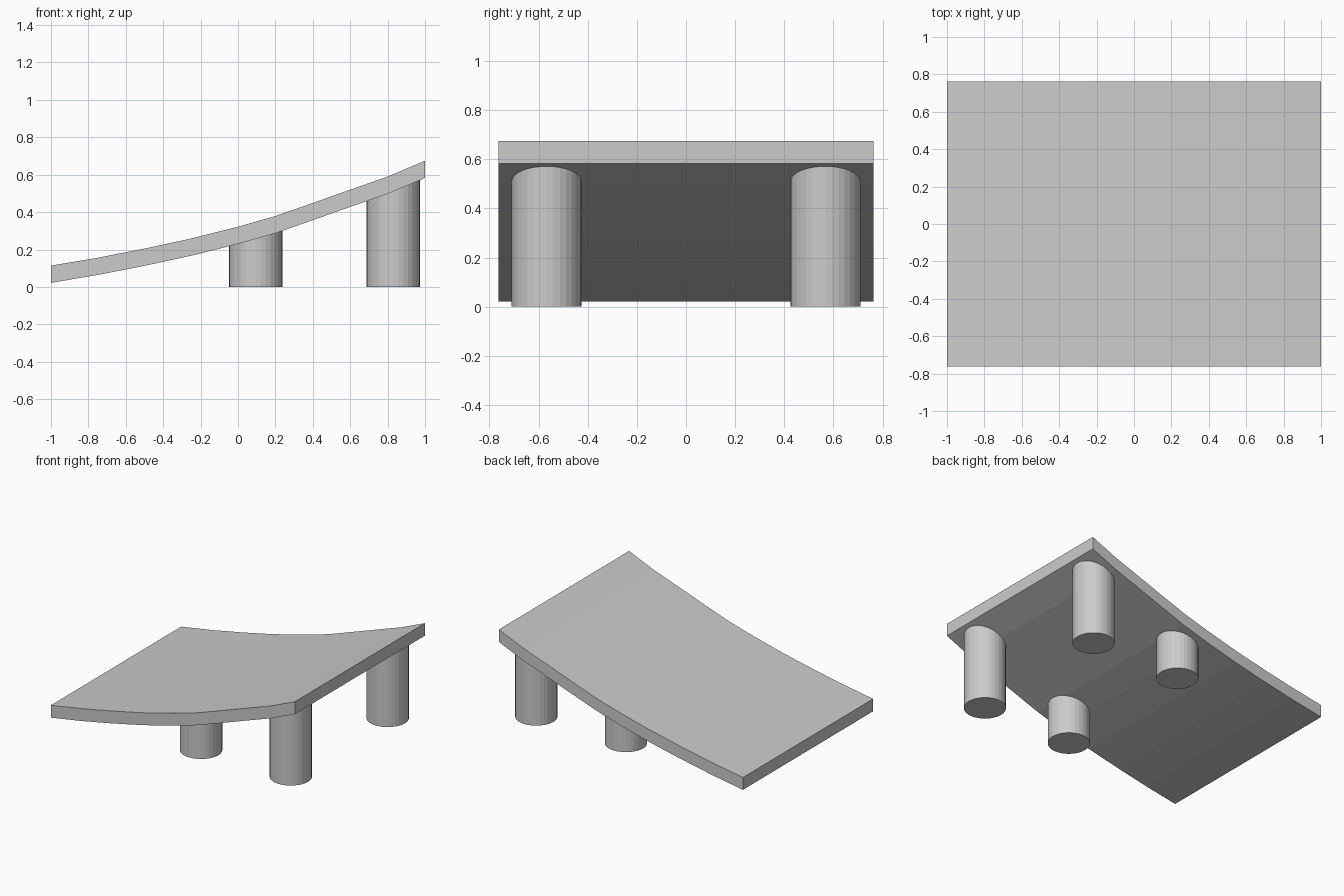
import bpy, bmesh
from math import cos, sin, tau

if "Cube" in bpy.data.objects:
    bpy.data.objects.remove(bpy.data.objects["Cube"])

# Underside curve of the ramp deck as (x, z)
UNDERSIDE = [(-1, 0.022), (-0.75, 0.064), (-0.5, 0.113), (-0.25, 0.167),
             (0, 0.23), (0.2, 0.287), (0.4, 0.357), (0.6, 0.428),
             (0.8, 0.498), (1, 0.583)]
THICKNESS = 0.092
HALF_WIDTH = 0.762


def underside_z(x):
    for (x0, z0), (x1, z1) in zip(UNDERSIDE, UNDERSIDE[1:]):
        if x <= x1:
            return z0 + (z1 - z0) * (x - x0) / (x1 - x0)
    return UNDERSIDE[-1][1]


def make_object(name, bm):
    bmesh.ops.recalc_face_normals(bm, faces=bm.faces)
    mesh = bpy.data.meshes.new(name)
    bm.to_mesh(mesh)
    bm.free()
    obj = bpy.data.objects.new(name, mesh)
    bpy.context.collection.objects.link(obj)
    return obj


def prism(bm, bottom, top):
    """Skin two matching rings of points and cap both ends."""
    a = [bm.verts.new(p) for p in bottom]
    b = [bm.verts.new(p) for p in top]
    bm.faces.new(a)
    bm.faces.new(b)
    for i in range(len(a)):
        j = (i + 1) % len(a)
        bm.faces.new((a[i], a[j], b[j], b[i]))


# Curved deck: side profile extruded across the width
bm = bmesh.new()
profile = UNDERSIDE + [(x, z + THICKNESS) for x, z in reversed(UNDERSIDE)]
prism(bm, [(x, -HALF_WIDTH, z) for x, z in profile],
      [(x, HALF_WIDTH, z) for x, z in profile])
make_object("ramp_deck", bm)


# Round legs whose tops follow the deck underside
def leg(name, cx, cy, radius=0.142, sides=32):
    ring = [(cx + radius * cos(tau * i / sides), cy + radius * sin(tau * i / sides))
            for i in range(sides)]
    bm = bmesh.new()
    prism(bm, [(x, y, 0) for x, y in ring],
          [(x, y, underside_z(x) + 0.01) for x, y in ring])
    make_object(name, bm)


for row, x in (("middle", 0.095), ("high_end", 0.83)):
    for side, y in (("front", -0.567), ("back", 0.567)):
        leg(f"{row}_{side}_leg", x, y)
